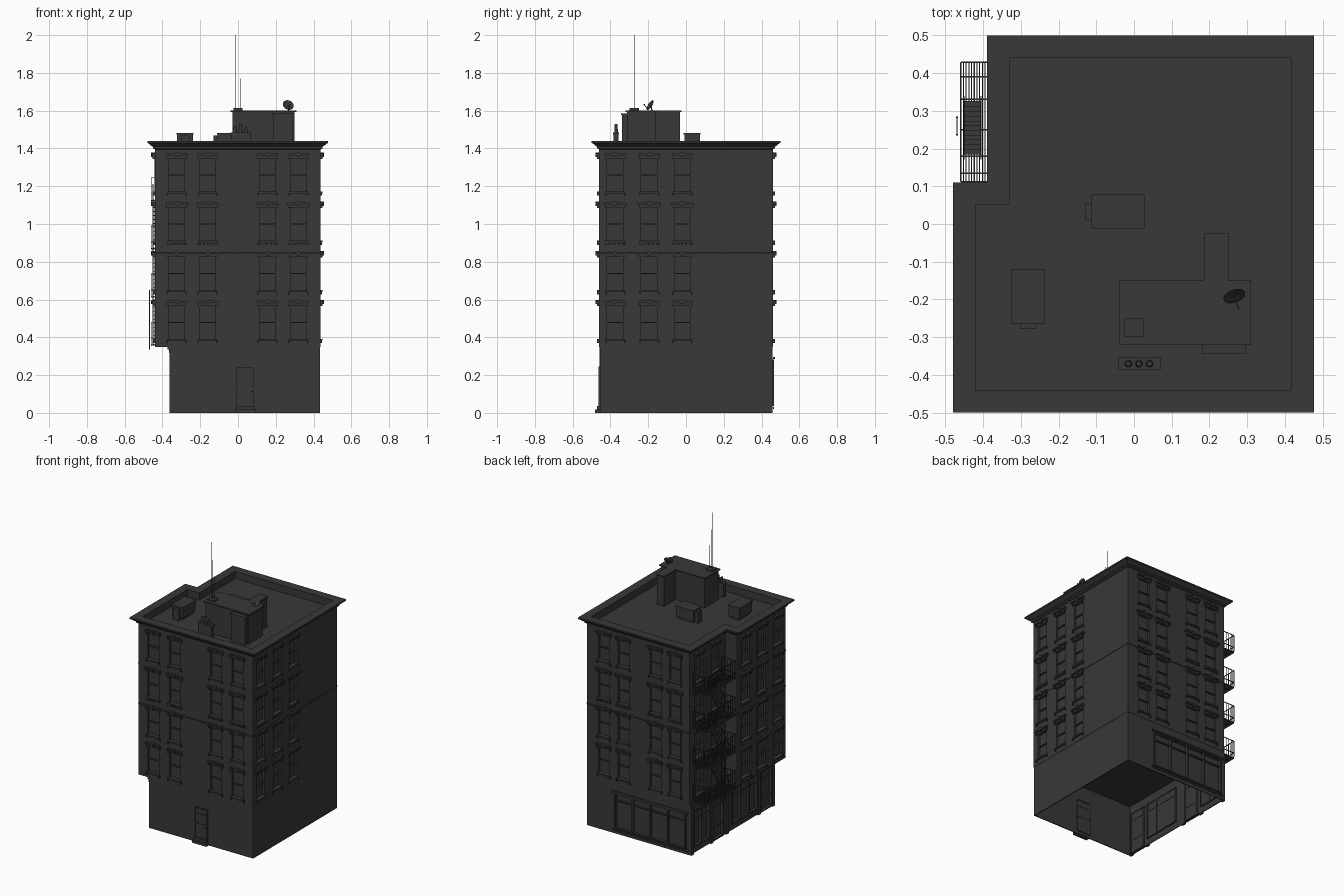
import bpy, bmesh
from math import radians, pi
from mathutils import Matrix, Vector

if "Cube" in bpy.data.objects:
    bpy.data.objects.remove(bpy.data.objects["Cube"])

def material(name, v):
    m = bpy.data.materials.new(name)
    m.diffuse_color = (v, v, v, 1)
    m.use_nodes = True
    m.node_tree.nodes["Principled BSDF"].inputs["Base Color"].default_value = m.diffuse_color
    return m
DARK = material("dark_grey", .04)

def finish(name, bm):
    bmesh.ops.recalc_face_normals(bm, faces=bm.faces)
    me = bpy.data.meshes.new(name)
    bm.to_mesh(me); bm.free()
    me.materials.append(DARK)
    ob = bpy.data.objects.new(name, me)
    bpy.context.collection.objects.link(ob)
    return ob

def box(bm, x0, x1, y0, y1, z0, z1, M=Matrix()):
    T = Matrix.Translation(((x0+x1)/2, (y0+y1)/2, (z0+z1)/2))
    bmesh.ops.create_cube(bm, size=1, matrix=M @ T @ Matrix.Diagonal((x1-x0, y1-y0, z1-z0, 1)))

def boxes(name, *specs, M=Matrix()):
    bm = bmesh.new()
    for s in specs:
        box(bm, *s, M)
    return finish(name, bm)

def bar(bm, a, b, w, h=None):
    a, b = Vector(a), Vector(b)
    R = (b-a).to_track_quat('Z', 'Y').to_matrix().to_4x4()
    bmesh.ops.create_cube(bm, size=1, matrix=Matrix.Translation((a+b)/2) @ R @ Matrix.Diagonal((w, h or w, (b-a).length, 1)))

def cyl(bm, x, y, z0, z1, r, r2=None, n=12):
    bmesh.ops.create_cone(bm, cap_ends=True, segments=n, radius1=r, radius2=r if r2 is None else r2,
                          depth=z1-z0, matrix=Matrix.Translation((x, y, (z0+z1)/2)))

def loft(bm, rings, caps=True, loop=False):
    vs = [[bm.verts.new(p) for p in r] for r in rings]
    n = len(vs[0])
    for a, b in list(zip(vs, vs[1:])) + ([(vs[-1], vs[0])] if loop else []):
        for i in range(n):
            bm.faces.new((a[i], a[(i+1) % n], b[(i+1) % n], b[i]))
    if caps:
        bm.faces.new(vs[0]); bm.faces.new(vs[-1])

def cut(ob, cutter):
    m = ob.modifiers.new("cut", 'BOOLEAN')
    m.object, m.solver = cutter, 'EXACT'
    cutter.hide_render = True
    me = bpy.data.meshes.new_from_object(ob.evaluated_get(bpy.context.evaluated_depsgraph_get()))
    ob.modifiers.clear()
    ob.data = me
    bpy.data.objects.remove(cutter)

# wall frames: local x runs along the wall, local -y points outwards
def wall(x, y, deg):
    return Matrix.Translation((x, y, 0)) @ Matrix.Rotation(radians(deg), 4, 'Z')
FRONT, RIGHT, BACK = wall(0, -.46, 0), wall(.435, 0, 90), wall(0, .46, 180)
LEFT, NOTCH = wall(-.44, 0, -90), wall(-.35, 0, -90)

# upper storeys, cornice, parapet and roof: one profile carried around the L outline
def outline(d, z):
    return [(-.44-d, -.46-d, z), (.437+d, -.46-d, z), (.437+d, .46+d, z),
            (-.35-d, .46+d, z), (-.35-d, .07+d, z), (-.44-d, .07+d, z)]
profile = [(0, .35), (0, .84), (.002, .842), (.002, .846), (0, .848), (0, 1.395), (.01, 1.4), (.01, 1.41),
           (.018, 1.413), (.03, 1.424), (.04, 1.43), (.04, 1.44), (-.02, 1.44), (-.02, 1.39)]
bm = bmesh.new()
loft(bm, [outline(d, z) for d, z in profile])
body = finish("upper_body_and_roof", bm)

# window layout
rows = (.39, .648, .91, 1.17)
layout = [(FRONT, (-.325, -.16, .155, .32)), (RIGHT, (-.375, -.195, -.02)),
          (BACK, (-.305, -.155, .09, .24)), (LEFT, (.375, .195, .02)), (NOTCH, (-.36, -.18))]
bm = bmesh.new()
for M, cols in layout:
    for u in cols:
        for z in rows:
            box(bm, u-.046, u+.046, -.03, .016, z, z+.178, M)
cut(body, finish("window_cutter", bm))

def window(name, ornate):
    bm = bmesh.new()
    for s in (-1, 1):
        a, b = sorted((s*.046, s*.042))
        box(bm, a, b, -.001, .014, 0, .178)              # jamb
        a, b = sorted((s*.054, s*.046))
        box(bm, a, b, -.012, 0, .175, .192)              # head bracket
        box(bm, a, b, -.01, 0, -.02, -.008)              # sill bracket
    box(bm, -.042, .042, .004, .014, .086, .092)         # meeting rail
    w = .062 if ornate else .057
    box(bm, -.046, .046, -.006, 0, .178, .192)           # stepped head
    box(bm, -w, w, -.018, 0, .192, .2)
    box(bm, -w+.006, w-.006, -.014, 0, .2, .205)
    box(bm, -.008, .008, -.02, 0, .186, .208)            # keystone
    box(bm, -.05, .05, -.012, .014, -.008, .002)         # sill
    if ornate:
        for i in range(5):
            x = -.04 + i*.02
            box(bm, x-.005, x+.005, -.01, 0, -.02, -.008)
    return finish(name, bm)
protos = [window("window_plain", False), window("window_ornate", True)]
for M, cols in layout:
    for u in cols:
        for i, z in enumerate(rows):
            ob = bpy.data.objects.new("window", protos[i == 2].data)
            bpy.context.collection.objects.link(ob)
            ob.matrix_world = M @ Matrix.Translation((u, 0, z))
for p in protos:
    bpy.data.objects.remove(p)

# hollow ground floor, open underneath
def rect(d, z):
    return [(-.35+d, -.456+d, z), (.435-d, -.456+d, z), (.435-d, .458-d, z), (-.35+d, .458-d, z)]
bm = bmesh.new()
loft(bm, [rect(0, 0), rect(0, .35), rect(.006, .35), rect(.006, 0)], caps=False, loop=True)
ground = finish("ground_floor_walls", bm)
# openings: wall frame, u0, u1, z0, z1, panes
shops = [(BACK, -.22, .32, .045, .275, 4), (NOTCH, -.42, -.25, .05, .28, 2), (NOTCH, -.21, -.10, .01, .28, 1),
         (NOTCH, 0, .27, .05, .28, 3), (NOTCH, .31, .43, .01, .28, 1)]
bm = bmesh.new()
for M, a, b, z0, z1, n in shops:
    box(bm, a, b, -.03, .03, z0, z1, M)
box(bm, -.015, .09, -.03, .03, .02, .245, FRONT)
cut(ground, finish("shop_cutter", bm))
for M, a, b, z0, z1, n in shops:
    t, s = .008, [(a, b, .012, .014, z0, z1)]
    s += [(a-t, b+t, -.006, .016, z1, z1+t), (a-t, b+t, -.006, .016, z0-t, z0), (a, b, 0, .016, z1-.05, z1-.043)]
    for i in range(n+1):
        u = a + (b-a)*i/n
        s.append((u-t/2, u+t/2, -.006, .018, z0, z1))
    if n == 1:
        s.append((a, b, 0, .016, .09, .1))
    boxes("shopfront", *s, M=M)
boxes("back_shop_ledges", (-.24, .34, -.012, 0, .285, .295), (-.24, .34, -.006, 0, .02, .03), M=BACK)

# pillars and lintel along the recessed side
boxes("side_pillars", *[(u-.014, u+.014, -.012, .004, 0, .33) for u in (-.444, -.23, -.06, .29, .444)], M=NOTCH)
boxes("side_lintel", (-.07, .457, -.024, 0, .335, .35), (-.07, .457, -.014, 0, .318, .335),
      (-.457, -.07, -.008, 0, .325, .345), M=NOTCH)

# front door with step
boxes("front_door", (-.015, .09, .008, .016, .02, .245), (-.015, -.007, -.002, .018, .02, .245),
      (.082, .09, -.002, .018, .02, .245), (-.015, .09, -.002, .018, .238, .245), (-.007, .082, .002, .018, .122, .132),
      (-.007, .082, .004, .018, .195, .2), (.07, .076, -.004, .008, .11, .116), M=FRONT)
boxes("door_steps", (-.015, .095, -.022, .004, 0, .018), (-.01, .085, -.01, .004, .018, .036), M=FRONT)

# fire escape: landings, railings, stairs, drop ladder
floors = (.365, .62, .875, 1.13)
X0, X1, Y0, Y1 = -.459, -.352, .112, .428
bm = bmesh.new()
for k, z in enumerate(floors):
    for i in range(16):
        x = X0 + (X1-X0)*i/15
        hole = k and x < -.4
        for y0, y1 in (((Y0, .18), (.33, Y1)) if hole else ((Y0, Y1),)):
            box(bm, x-.0014, x+.0014, y0, y1, z-.004, z)
    for y in (Y0, .135, .18, .25, .33, .39, Y1):
        box(bm, -.4 if k and y == .25 else X0, X1, y-.002, y+.002, z-.009, z-.003)
    box(bm, X0-.002, X0+.002, Y0, Y1, z-.01, z+.002)
    for h in (.03, .115):
        bar(bm, (X0, Y0, z+h), (X0, Y1, z+h), .004)
        for y in (Y0, Y1):
            bar(bm, (X0, y, z+h), (X1, y, z+h), .004)
    for i in range(18):
        y = Y0 + (Y1-Y0)*i/17
        bar(bm, (X0, y, z), (X0, y, z+.115), .0025)
    for i in range(1, 6):
        for y in (Y0, Y1):
            x = X0 + (X1-X0)*i/5
            bar(bm, (x, y, z), (x, y, z+.115), .0025)
finish("fire_escape_landings", bm)
bm = bmesh.new()
for z in floors[:-1]:
    for x in (-.45, -.405):
        bar(bm, (x, .18, z), (x, .33, z+.255), .003, .02)
        bar(bm, (x, .18, z+.08), (x, .33, z+.335), .003)
        for t in (0, .5, 1):
            bar(bm, (x, .18+.15*t, z+.255*t), (x, .18+.15*t, z+.255*t+.08), .003)
    for i in range(1, 12):
        y, h = .18+.15*i/12, z+.255*i/12
        box(bm, -.45, -.405, y-.008, y+.008, h-.0015, h+.0015)
finish("fire_escape_stairs", bm)
bm = bmesh.new()
for y in (.237, .283):
    bar(bm, (-.469, y, .335), (-.469, y, .65), .004)
for i in range(13):
    bar(bm, (-.469, .237, .345+i*.024), (-.469, .283, .345+i*.024), .003)
finish("drop_ladder", bm)

# rooftop house
R = 1.385
boxes("roof_house", (-.03, .298, -.312, -.158, R, 1.595), (.19, .245, -.16, -.033, R, 1.595))
boxes("roof_house_slab", (-.04, .31, -.32, -.15, 1.594, 1.602), (.185, .25, -.151, -.025, 1.594, 1.602))
boxes("roof_house_porch", (.185, .29, -.338, -.31, R, 1.578), (.18, .295, -.343, -.31, 1.578, 1.586))

# antennas
boxes("antenna_base", (-.025, .025, -.3, -.25, 1.6, 1.614))
bm = bmesh.new()
for x, top in ((-.012, 2), (0, 1.88), (.012, 1.77)):
    cyl(bm, x, -.275, 1.61, top, .0013, n=6)
finish("antenna_rods", bm)

# satellite dish: lathed shallow bowl tilted up towards the front
bm = bmesh.new()
M = Matrix.Translation((.265, -.188, 1.628)) @ Matrix.Rotation(radians(20), 4, 'Z') @ Matrix.Rotation(radians(58), 4, 'X')
ring = [(.001, 0), (.012, .001), (.022, .004), (.03, .008), (.03, .0065), (.022, .002), (.012, -.001), (.001, -.002)]
loft(bm, [[M @ (Matrix.Rotation(2*pi*i/20, 4, 'Z') @ Vector((r, 0, h-.004))) for i in range(20)] for r, h in ring])
dish = finish("satellite_dish", bm)
for p in dish.data.polygons:
    p.use_smooth = True
bm = bmesh.new()
bar(bm, (.268, -.18, 1.6), (.265, -.186, 1.626), .005)
bar(bm, (.268, -.196, 1.605), (.276, -.222, 1.632), .003)
box(bm, .273, .279, -.225, -.218, 1.629, 1.636)
finish("dish_arm", bm)

# chimney stack with three pots
boxes("chimney_stack", (-.037, .067, -.383, -.357, R, 1.475), (-.041, .07, -.386, -.354, 1.475, 1.485))
bm = bmesh.new()
for x, top in ((-.015, 1.52), (.013, 1.53), (.041, 1.515)):
    cyl(bm, x, -.37, 1.48, top, .01, .007)
finish("chimney_pots", bm)

# air conditioning units
def ac_unit(x, y, w, d, duct):
    boxes("ac_unit", (x-w/2, x+w/2, y-d/2, y+d/2, 1.405, 1.476), (x-w/2-.003, x+w/2+.003, y-d/2-.003, y+d/2+.003, 1.474, 1.482),
          (x-w/2+.01, x+w/2-.01, y-d/2+.01, y+d/2-.01, R, 1.406), duct)
ac_unit(-.042, .033, .134, .084, (-.129, -.1, .01, .055, R, 1.468))
ac_unit(-.281, -.192, .084, .138, (-.302, -.258, -.278, -.25, R, 1.468))
